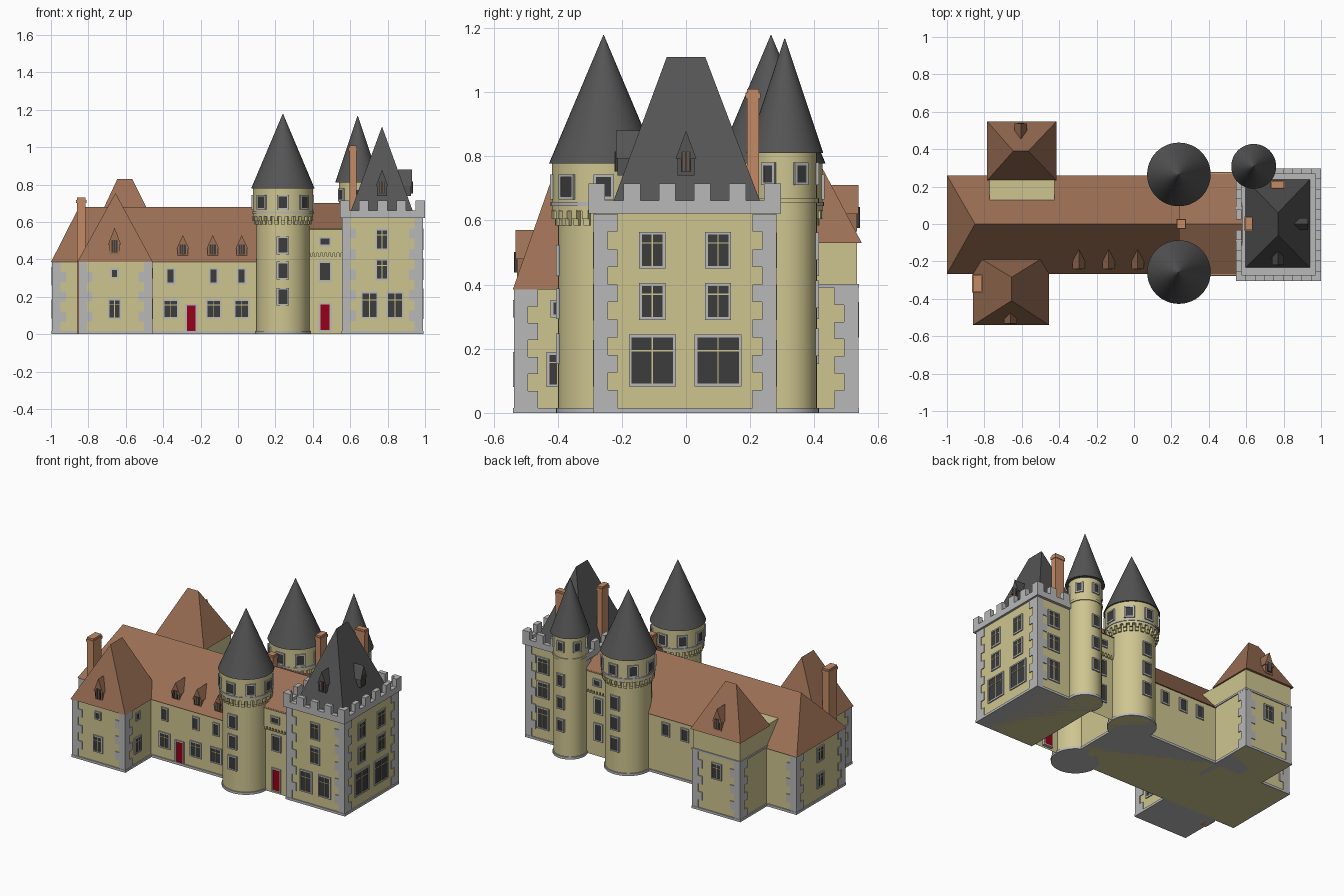
import bpy, bmesh, math
from math import radians, cos, sin
from mathutils import Matrix, Vector

if "Cube" in bpy.data.objects:
    bpy.data.objects.remove(bpy.data.objects["Cube"])

COLORS = {
    "wall": (0.62, 0.56, 0.28), "tile": (0.33, 0.16, 0.09), "slate": (0.09, 0.09, 0.09),
    "stone": (0.48, 0.48, 0.48), "glass": (0.045, 0.045, 0.045),
    "red": (0.30, 0.0, 0.01), "brick": (0.55, 0.26, 0.13),
}
MATS = {}
for key, c in COLORS.items():
    MATS[key] = bpy.data.materials.new(key)
    MATS[key].diffuse_color = (*c, 1)
parts = {}


def part(name, mat):
    if name not in parts:
        parts[name] = (bmesh.new(), mat)
    return parts[name][0]


def hull(name, mat, pts, m=Matrix()):
    bm = part(name, mat)
    vs = [bm.verts.new(m @ Vector(p)) for p in pts]
    bmesh.ops.convex_hull(bm, input=vs)


def box(name, mat, x0, x1, y0, y1, z0, z1, m=Matrix()):
    c = Vector(((x0 + x1) / 2, (y0 + y1) / 2, (z0 + z1) / 2))
    s = Matrix.Diagonal((x1 - x0, y1 - y0, z1 - z0, 1))
    bmesh.ops.create_cube(part(name, mat), size=1, matrix=m @ Matrix.Translation(c) @ s)


def cyl(name, mat, x, y, z0, z1, r0, r1):
    bmesh.ops.create_cone(part(name, mat), cap_ends=True, segments=48, radius1=r0, radius2=r1,
                          depth=z1 - z0, matrix=Matrix.Translation((x, y, (z0 + z1) / 2)))


def hip(name, mat, x0, x1, y0, y1, z0, z1, rx0, rx1, ry0, ry1):
    base = [(x, y, z0) for x in (x0, x1) for y in (y0, y1)]
    hull(name, mat, base + [(rx0, ry0, z1), (rx1, ry1, z1)])


def facing(x, y, z, ang):
    # local -y points out of the wall: 0 front, 90 right, 180 back, 270 left
    return Matrix.Translation((x, y, z)) @ Matrix.Rotation(radians(ang), 4, 'Z')


def window(x, y, z, ang, w, h, double=False, pane="glass"):
    m, f = facing(x, y, z, ang), 0.009
    a, b = w / 2, h / 2
    box("door_leaves" if pane == "red" else "window_panes", pane, -a + f, a - f, -0.003, 0.02, -b + f, b - f, m)
    for s in (-1, 1):
        xs, zs = sorted((s * a, s * (a - f))), sorted((s * b, s * (b - f)))
        box("window_frames", "stone", *xs, -0.007, 0.02, -b, b, m)
        box("window_frames", "stone", -a, a, -0.007, 0.02, *zs, m)
    if double:
        box("window_bars", "wall", -0.002, 0.002, -0.005, 0, -b + f, b - f, m)
        box("window_bars", "wall", -a + f, a - f, -0.005, 0, b * 0.36, b * 0.36 + 0.004, m)


def dormer(name, mat, x, y, z, ang, w, h, depth):
    m, a, e = facing(x, y, z, ang), w / 2, h * 0.45
    body = [(-a * .8, 0), (a * .8, 0), (a * .8, e), (-a * .8, e), (0, h * 0.95)]
    hull(name, mat, [(px, py, pz) for px, pz in body for py in (0, depth)], m)
    hull(name, mat, [(px, py, pz) for px, pz in [(-a, e - .01), (a, e - .01), (0, h)]
                     for py in (-0.005, depth)], m)
    box("window_panes", "glass", -a * .5, a * .5, -0.008, 0.01, 0.012, e + 0.012, m)
    for s in (-1, 1):
        box("dormer_bars", mat, s * .006 - .0015, s * .006 + .0015, -0.010, 0, 0.012, e + 0.012, m)


def block(name, x0, x1, y0, y1, h):
    box(name, "wall", x0, x1, y0, y1, 0, h)
    box("plinth", "stone", x0 - .007, x1 + .007, y0 - .007, y1 + .007, 0, 0.016)


def quoins(x, y, sx, sy, h, z0=0.016):
    n = round((h - z0) / 0.056)
    d = (h - z0) / n
    for i in range(n):
        a, b = (0.07, 0.04) if i % 2 else (0.04, 0.07)
        xs = sorted((x + sx * .005, x - sx * a))
        ys = sorted((y + sy * .005, y - sy * b))
        box("corner_stones", "stone", *xs, *ys, z0 + i * d, z0 + (i + 1) * d)


# Main range, front wing and back pavilion
block("main_range", -.99, .30, -.257, .252, .39)
block("front_wing", -.847, -.462, -.532, -.10, .39)
block("back_pavilion", -.772, -.425, .10, .533, .535)
box("pavilion_band", "stone", -.778, -.419, .2, .539, .39, .402)
hip("main_roof", "tile", -1, .30, -.266, .26, .385, .68, -.85, .30, 0, 0)
hull("main_roof", "tile", [(.29, -.266, .385), (.29, .26, .385), (.29, 0, .68),
                           (.31, -.266, .385), (.31, .26, .385), (.31, 0, .68)])
hip("front_wing_roof", "tile", -.86, -.455, -.54, -.16, .385, .755, -.655, -.655, -.41, -.285)
hip("pavilion_roof", "tile", -.785, -.415, .233, .548, .53, .83, -.645, -.565, .39, .39)
for x, y, sx, sy, h in [(-.99, -.257, -1, -1, .385), (-.99, .252, -1, 1, .385),
                        (-.847, -.532, -1, -1, .385), (-.462, -.532, 1, -1, .385),
                        (-.772, .533, -1, 1, .39), (-.425, .533, 1, 1, .39)]:
    quoins(x, y, sx, sy, h)

# Link between the range and the keep, open underneath
box("link_walls", "wall", .30, .57, -.257, .257, 0, .44)
bm = part("link_walls", "wall")
bmesh.ops.delete(bm, geom=[f for f in bm.faces if f.normal.z < -.9 or f.calc_center_median().z < .001],
                 context='FACES')
box("link_upper_floor", "wall", .24, .57, -.27, .27, .435, .565)
for s in (-1, 1):
    for i in range(8):
        x = .385 + i * .022
        ys = sorted((s * .25, s * .27))
        box("link_corbels", "wall", x, x + .012, *ys, .415, .436)
hull("link_roof", "tile", [(x, y, z) for x in (.24, .58) for y, z in ((-.277, .56), (.277, .56), (0, .70))])

# Keep with battlements and steep slate roof
block("keep", .56, .985, -.283, .277, .63)
for x, sx in ((.56, -1), (.985, 1)):
    for y, sy in ((-.283, -1), (.277, 1)):
        quoins(x, y, sx, sy, .62)
KX0, KX1, KY0, KY1 = .545, 1.0, -.304, .296
box("parapet", "stone", KX0, KX1, KY0, KY1, .622, .642)
for a, b, c, d in ((KX0, KX1, KY0, KY0 + .03), (KX0, KX1, KY1 - .03, KY1),
                   (KX0, KX0 + .03, KY0, KY1), (KX1 - .03, KX1, KY0, KY1)):
    box("parapet", "stone", a, b, c, d, .64, .662)
w = .052
for i in range(6):
    y = KY0 + i * (KY1 - KY0 - w) / 5
    for x in (KX0, KX1 - .03):
        box("merlons", "stone", x, x + .03, y, y + w, .66, .715)
for i in range(5):
    x = KX0 + i * (KX1 - KX0 - w) / 4
    for y in (KY0, KY1 - .03):
        box("merlons", "stone", x, x + w, y, y + .03, .66, .715)
hip("keep_roof", "slate", .585, .952, -.245, .25, .61, 1.11, .77, .77, -.06, .06)

# Two large round towers with corbelled crowns
for name, y, out in (("front_tower", -.257, 0), ("back_tower", .265, 180)):
    x = .24
    cyl(name, "wall", x, y, 0, .64, .142, .142)
    cyl(name + "_plinth", "stone", x, y, 0, .016, .148, .148)
    cyl(name + "_crown", "wall", x, y, .63, .78, .161, .161)
    cyl(name + "_ring", "stone", x, y, .645, .657, .165, .165)
    cyl(name + "_roof", "slate", x, y, .778, 1.178, .17, .001)
    for i in range(26):
        m = facing(x, y, 0, i * 360 / 26)
        box(name + "_corbels", "wall", -.010, .010, -.162, -.13, .605, .632, m)
        box(name + "_corbels", "wall", -.010, .010, -.152, -.13, .585, .606, m)
    for z in (.20, .34, .475):
        window(x, y + (-.142 if out == 0 else .142), z, out, .066, .096)
    for i in range(8):
        a = radians(out + i * 45)
        window(x + .160 * sin(a), y - .160 * cos(a), .705, out + i * 45, .064, .078)

# Slim stair turret at the keep's back corner
TX, TY = .64, .308
cyl("turret", "wall", TX, TY, 0, .815, .1, .1)
cyl("turret_plinth", "stone", TX, TY, 0, .016, .106, .106)
cyl("turret_ring", "wall", TX, TY, .655, .67, .106, .106)
cyl("turret_roof", "slate", TX, TY, .81, 1.167, .12, .001)
for z in (.22, .37, .52):
    window(TX, TY + .1, z, 180, .055, .085)
for ang in range(0, 360, 60):
    a = radians(ang)
    window(TX + .099 * sin(a), TY - .099 * cos(a), .745, ang, .05, .07)

# Chimneys with small caps
for x0, x1, y0, y1, z0, z1 in ((-.862, -.815, -.362, -.275, 0, .73), (.595, .633, -.033, .035, .6, 1.01),
                               (.735, .803, .19, .228, .6, 1.01), (.23, .275, -.023, .023, .6, .78)):
    box("chimneys", "brick", x0, x1, y0, y1, z0, z1)
    box("chimneys", "brick", x0 - .004, x1 + .004, y0 - .004, y1 + .004, z1 - .03, z1 - .012)

# Windows and doors, front
window(-.66, -.532, .135, 0, .07, .11, True)
window(-.66, -.532, .325, 0, .045, .055)
for x in (-.36, -.13, .02):
    window(x, -.257, .135, 0, .084, .105, True)
    window(x, -.257, .31, 0, .05, .088)
window(-.25, -.257, .085, 0, .066, .155, pane="red")
window(.465, -.257, .09, 0, .068, .155, pane="red")
window(.465, -.257, .335, 0, .07, .11)
window(.465, -.27, .495, 0, .065, .05)
for x in (.703, .84):
    window(x, -.283, .155, 0, .092, .145, True)
for z in (.345, .507):
    window(.77, -.283, z, 0, .07, .115, True)

# Windows, right side
for y in (-.105, .10):
    window(.985, y, .163, 90, .147, .162, True)
    for z in (.347, .507):
        window(.985, y, z, 90, .082, .115, True)
window(-.462, -.40, .135, 90, .07, .11, True)
window(-.462, -.40, .325, 90, .045, .055)

# Windows, back and left side
for x in (-.30, -.17, -.03):
    window(x, .252, .31, 180, .06, .09)
for z, h in ((.155, .145), (.345, .11), (.507, .11)):
    window(.86, .277, z, 180, .09, h, True)
window(.465, .257, .16, 180, .065, .12)
window(.465, .257, .335, 180, .065, .11)
window(.465, .27, .495, 180, .06, .05)
window(-.60, .533, .29, 180, .075, .11, True)
for z in (.135, .31):
    window(-.99, 0.0, z, 270, .07, .10, True)

# Dormers
for x in (-.295, -.135, .02):
    dormer("main_dormers", "tile", x, -.235, .415, 0, .068, .115, .13)
dormer("wing_dormer", "tile", -.66, -.527, .425, 0, .068, .145, .075)
dormer("pavilion_dormer", "tile", -.605, .533, .565, 180, .068, .145, .09)
dormer("keep_dormers", "slate", .77, -.213, .74, 0, .065, .14, .07)
dormer("keep_dormers", "slate", .925, 0, .74, 90, .065, .14, .07)

# Turn every part into an object
for name, (bm, mat) in parts.items():
    bmesh.ops.dissolve_limit(bm, angle_limit=radians(1), verts=bm.verts[:], edges=bm.edges[:])
    bmesh.ops.recalc_face_normals(bm, faces=bm.faces[:])
    me = bpy.data.meshes.new(name)
    bm.to_mesh(me)
    bm.free()
    me.materials.append(MATS[mat])
    ob = bpy.data.objects.new(name, me)
    bpy.context.collection.objects.link(ob)
    if "tower" in name or "turret" in name:
        bpy.ops.object.select_all(action='DESELECT')
        ob.select_set(True)
        bpy.context.view_layer.objects.active = ob
        bpy.ops.object.shade_smooth_by_angle(angle=radians(30))

for m in bpy.data.materials:
    if m.users and not m.is_grease_pencil:
        m.use_nodes = True
        m.node_tree.nodes["Principled BSDF"].inputs["Base Color"].default_value = m.diffuse_color
